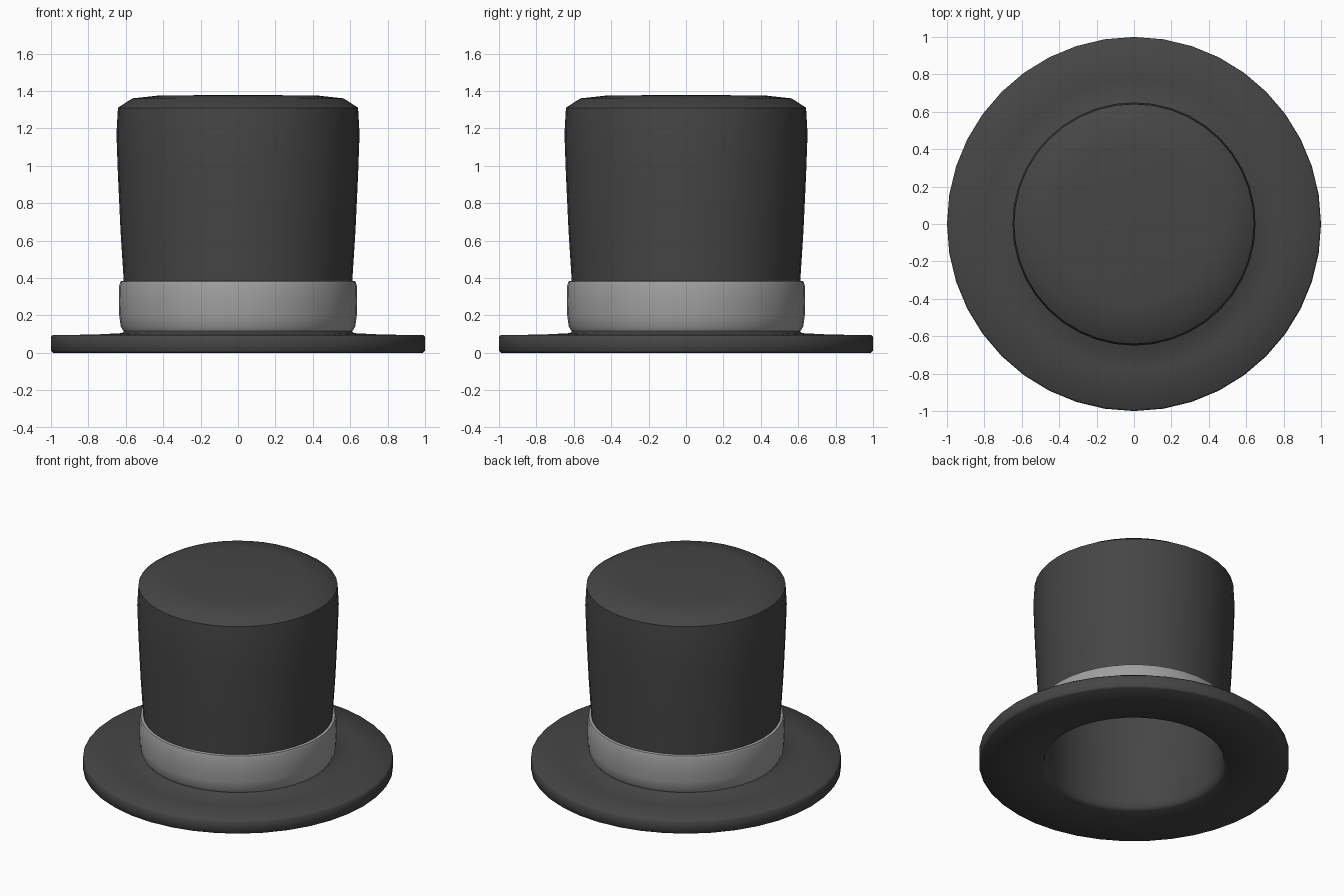
import bpy, bmesh, math

if "Cube" in bpy.data.objects:
    bpy.data.objects.remove(bpy.data.objects["Cube"])

SIDES = 40


def material(name, value):
    mat = bpy.data.materials.new(name)
    mat.diffuse_color = (value, value, value, 1)
    mat.use_nodes = True
    mat.node_tree.nodes["Principled BSDF"].inputs["Base Color"].default_value = mat.diffuse_color
    return mat


def lathe(name, profile, mat, closed=False):
    """Revolve an (r, z) profile around z; r = 0 ends become poles."""
    bm = bmesh.new()
    verts = [bm.verts.new((r, 0, z)) for r, z in profile]
    edges = [bm.edges.new(p) for p in zip(verts, verts[1:])]
    if closed:
        edges.append(bm.edges.new((verts[-1], verts[0])))
    bmesh.ops.spin(bm, geom=verts + edges, cent=(0, 0, 0), axis=(0, 0, 1),
                   angle=math.tau, steps=SIDES)
    bmesh.ops.remove_doubles(bm, verts=bm.verts, dist=1e-4)
    bmesh.ops.recalc_face_normals(bm, faces=bm.faces)
    mesh = bpy.data.meshes.new(name)
    bm.to_mesh(mesh)
    bm.free()
    obj = bpy.data.objects.new(name, mesh)
    bpy.context.collection.objects.link(obj)
    mesh.materials.append(mat)
    bpy.ops.object.select_all(action='DESELECT')
    obj.select_set(True)
    bpy.context.view_layer.objects.active = obj
    bpy.ops.object.shade_smooth_by_angle(angle=math.radians(50))
    return obj


felt = material("dark_felt", 0.06)
ribbon = material("grey_ribbon", 0.35)

# Hollow crown and brim: one continuous shell, outside top to inside top
lathe("crown_and_brim", [
    (0, 1.378), (0.42, 1.376), (0.565, 1.36), (0.642, 1.31),
    (0.65, 1.17), (0.642, 0.95), (0.628, 0.65), (0.611, 0.385),
    (0.60, 0.125), (0.62, 0.105), (0.78, 0.097), (0.99, 0.095),
    (1.0, 0.085), (1.0, 0.01), (0.99, 0.0),
    (0.605, 0.0), (0.585, 0.015), (0.575, 0.06), (0.575, 0.385),
    (0.595, 0.65), (0.608, 0.95), (0.614, 1.17), (0.60, 1.29),
    (0.54, 1.325), (0, 1.335)], felt)

# Ribbon band with rounded edges, wrapped round the crown base
lathe("hat_band", [
    (0.598, 0.115), (0.612, 0.116), (0.627, 0.14), (0.635, 0.20),
    (0.637, 0.27), (0.635, 0.36), (0.628, 0.382), (0.608, 0.386)],
    ribbon, closed=True)
